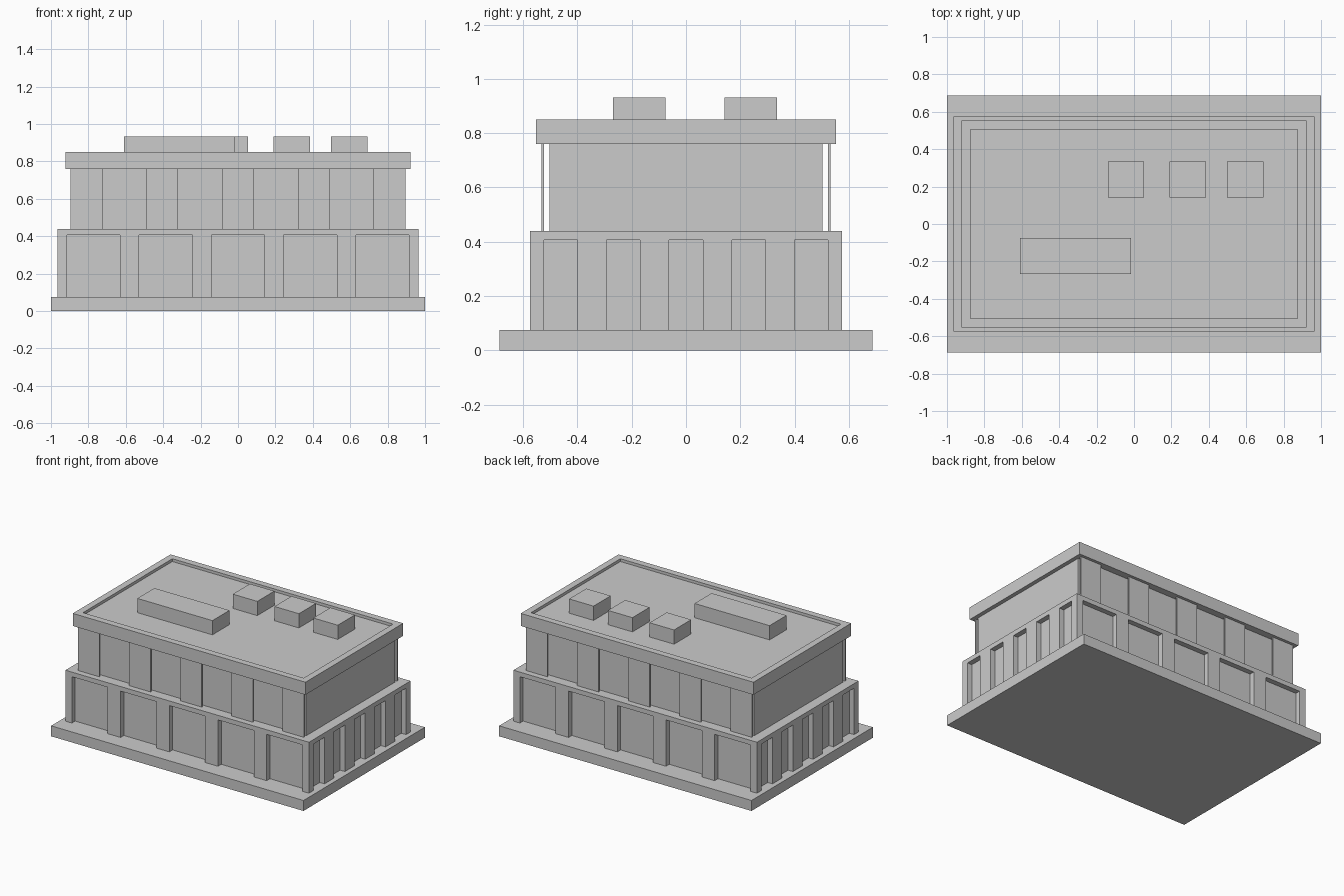
import bpy
import bmesh
from mathutils import Matrix, Vector

cube = bpy.data.objects.get("Cube")
if cube:
    bpy.data.objects.remove(cube, do_unlink=True)

GREY = (0.6, 0.6, 0.6, 1)
concrete = bpy.data.materials.new("light grey concrete")
concrete.use_nodes = True
concrete.diffuse_color = GREY
concrete.node_tree.nodes["Principled BSDF"].inputs["Base Color"].default_value = GREY


def add_box(bm, x, y, z):
    """Add a box spanning the (low, high) pairs x, y and z."""
    spans = (x, y, z)
    centre = Vector([(a + b) / 2 for a, b in spans])
    size = Matrix.Diagonal([b - a for a, b in spans] + [1])
    bmesh.ops.create_cube(bm, size=1, matrix=Matrix.Translation(centre) @ size)


def finish(name, bm):
    mesh = bpy.data.meshes.new(name)
    bm.to_mesh(mesh)
    bm.free()
    mesh.materials.append(concrete)
    obj = bpy.data.objects.new(name, mesh)
    bpy.context.collection.objects.link(obj)
    return obj


def box(name, x, y, z):
    bm = bmesh.new()
    add_box(bm, x, y, z)
    return finish(name, bm)


def around(centre, half):
    return (centre - half, centre + half)


BASE_TOP, LOWER_TOP, UPPER_TOP, ROOF_TOP = 0.075, 0.44, 0.76, 0.85
LOWER_X, LOWER_Y = 0.965, 0.575

# Ground slab and the two storeys
box("base_slab", (-1, 1), (-0.687, 0.687), (0, BASE_TOP))
lower = box("lower_storey", (-LOWER_X, LOWER_X), (-LOWER_Y, LOWER_Y), (BASE_TOP, LOWER_TOP))
box("upper_storey", (-0.893, 0.893), (-0.503, 0.503), (LOWER_TOP, UPPER_TOP))

# Recessed bays on all four walls of the lower storey
bays = bmesh.new()
DEPTH = 0.037
bay_z = (0.04, 0.407)
for i in range(-2, 3):
    for side in (-1, 1):
        add_box(bays, around(i * 0.386, 0.142), around(side * LOWER_Y, DEPTH), bay_z)
        add_box(bays, around(side * LOWER_X, DEPTH), around(i * 0.231, 0.062), bay_z)
cutter = finish("bay_cutter", bays)
cutter.hide_render = True
cutter.hide_viewport = True
cut = lower.modifiers.new("bays", "BOOLEAN")
cut.operation = "DIFFERENCE"
cut.solver = "EXACT"
cut.object = cutter

# Thin screen panels standing off the front and back of the upper storey
for side, label in ((-1, "front"), (1, "back")):
    screens = bmesh.new()
    for i in range(-2, 3):
        add_box(screens, around(i * 0.405, 0.085), around(side * 0.528, 0.004),
                (LOWER_TOP, UPPER_TOP))
    finish(label + "_screen_panels", screens)

# Roof slab with a sunken deck inside a parapet
ROOF_DECK = 0.83
roof = bmesh.new()
add_box(roof, (-0.922, 0.922), (-0.553, 0.553), (UPPER_TOP, ROOF_TOP))
roof.normal_update()
top = max(roof.faces, key=lambda f: f.calc_center_median().z)
bmesh.ops.inset_region(roof, faces=[top], thickness=0.067)
inner = bmesh.ops.extrude_discrete_faces(roof, faces=[top])["faces"][0]
bmesh.ops.translate(roof, verts=inner.verts, vec=(0, 0, ROOF_DECK - ROOF_TOP))
finish("roof_with_parapet", roof)

# Rooftop plant
plant_z = (ROOF_DECK, 0.932)
box("long_roof_unit", (-0.61, -0.015), (-0.268, -0.075), plant_z)
for i, x in enumerate((-0.043, 0.287, 0.595)):
    box("small_roof_unit_" + str(i + 1), around(x, 0.097), around(0.238, 0.097), plant_z)
